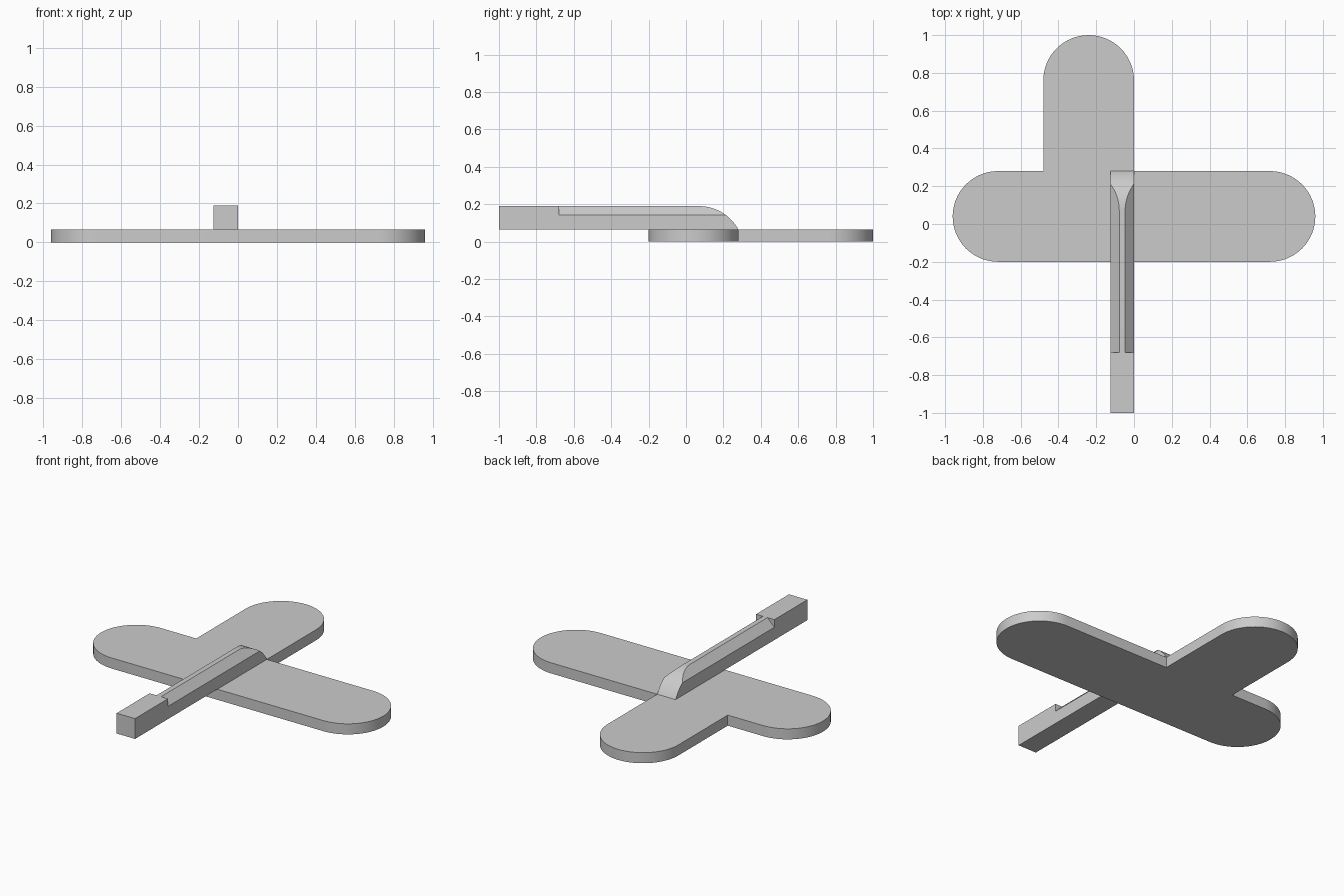
import bpy, bmesh
from math import cos, sin, radians, sqrt, asin
from mathutils import Vector

cube = bpy.data.objects.get("Cube")
if cube:
    bpy.data.objects.remove(cube, do_unlink=True)

grey = bpy.data.materials.new("light grey")
grey.use_nodes = True
colour = (0.6, 0.6, 0.6, 1)
grey.diffuse_color = colour
grey.node_tree.nodes["Principled BSDF"].inputs["Base Color"].default_value = colour


def prism(name, outline, depth):
    """Extrude a closed 3D outline along a depth vector."""
    bm = bmesh.new()
    face = bm.faces.new([bm.verts.new(p) for p in outline])
    top = bmesh.ops.extrude_face_region(bm, geom=[face])["geom"]
    bmesh.ops.translate(bm, vec=Vector(depth),
                        verts=[v for v in top if isinstance(v, bmesh.types.BMVert)])
    bmesh.ops.recalc_face_normals(bm, faces=bm.faces)
    mesh = bpy.data.meshes.new(name)
    bm.to_mesh(mesh)
    bm.free()
    mesh.materials.append(grey)
    obj = bpy.data.objects.new(name, mesh)
    bpy.context.collection.objects.link(obj)
    return obj


def arc(cx, cy, radius, start, end, steps=32):
    angles = [radians(start + (end - start) * i / steps) for i in range(steps + 1)]
    return [(cx + radius * cos(a), cy + radius * sin(a)) for a in angles]


def smooth(obj):
    bpy.ops.object.select_all(action='DESELECT')
    obj.select_set(True)
    bpy.context.view_layer.objects.active = obj
    bpy.ops.object.shade_smooth_by_angle(angle=radians(25))


# Three-lobed flat plate
thick, r = 0.065, 0.24
outline = arc(0.72, 0.04, r, -90, 90)
outline += [(0, 0.28)]
outline += arc(-0.24, 0.76, r, 0, 180)
outline += [(-0.48, 0.28)]
outline += arc(-0.72, 0.04, r, 90, 270)
plate = prism("base_plate", [(x, y, 0) for x, y in outline], (0, 0, thick))
smooth(plate)

# Square bar with a rounded-down rear end
width, top, back, bend = 0.125, 0.19, 0.28, 0.07
height, run = top - thick, back - bend
R = (run ** 2 + height ** 2) / (2 * height)
sweep = asin(run / R)
side = [(-1, thick), (-1, top)]
side += [(bend + R * sin(sweep * i / 24), top - R + R * cos(sweep * i / 24))
         for i in range(25)]
bar = prism("bar", [(-width, y, z) for y, z in side], (width, 0, 0))

# Long chamfers along both upper edges, stopping short of the square grip
cut, m = 0.047, 0.03
for edge, out in ((0, 1), (-width, -1)):
    corner = [(edge - out * (cut + m), top + m),
              (edge + out * m, top - cut - m),
              (edge + out * m, top + m)]
    cutter = prism("chamfer_cutter", [(x, -0.68, z) for x, z in corner], (0, 1.2, 0))
    mod = bar.modifiers.new("chamfer", 'BOOLEAN')
    mod.operation, mod.solver, mod.object = 'DIFFERENCE', 'EXACT', cutter
    bpy.ops.object.select_all(action='DESELECT')
    bar.select_set(True)
    bpy.context.view_layer.objects.active = bar
    bpy.ops.object.modifier_apply(modifier=mod.name)
    bpy.data.objects.remove(cutter, do_unlink=True)
smooth(bar)
